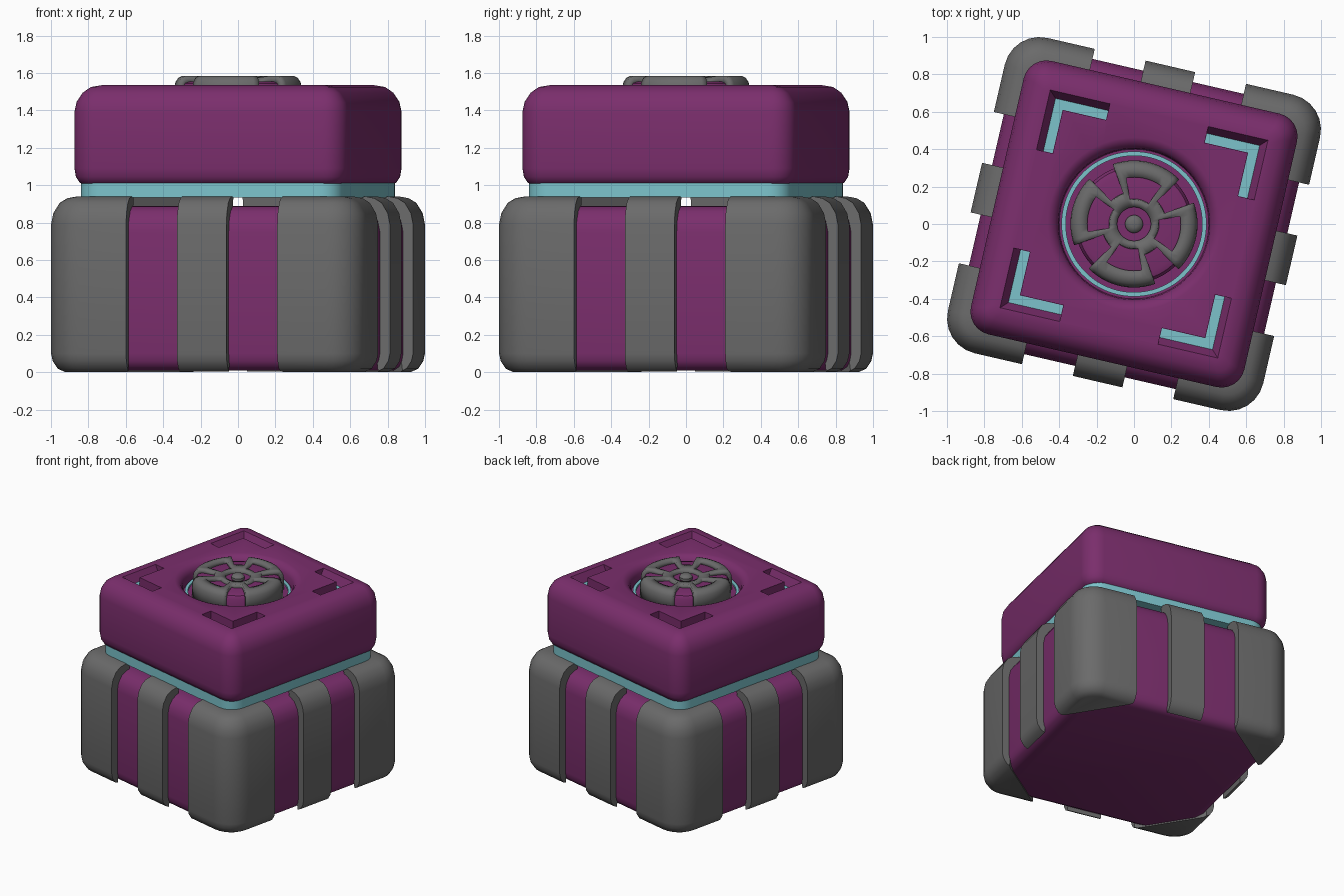
import bpy, bmesh
from math import sin, cos, radians, pi
from mathutils import Vector

if "Cube" in bpy.data.objects:
    bpy.data.objects.remove(bpy.data.objects["Cube"])

TILT = radians(-13)          # the whole crate is turned slightly about z


def material(name, rgb):
    m = bpy.data.materials.new(name)
    m.diffuse_color = (*rgb, 1)
    m.use_nodes = True
    m.node_tree.nodes["Principled BSDF"].inputs["Base Color"].default_value = m.diffuse_color
    return m


PURPLE = material("purple", (0.195, 0.027, 0.150))
GREY = material("grey", (0.145, 0.145, 0.145))
CYAN = material("cyan", (0.200, 0.545, 0.600))


def rounded_square(half, r, z, n=6):
    pts = []
    for k, (sx, sy) in enumerate([(1, 1), (-1, 1), (-1, -1), (1, -1)]):
        for i in range(n + 1):
            a = pi / 2 * (k + i / n)
            pts.append((sx * (half - r) + r * cos(a), sy * (half - r) + r * sin(a), z))
    return pts


def circle(r, z, n=64):
    return [(r * cos(2 * pi * i / n), r * sin(2 * pi * i / n), z) for i in range(n)]


def ell(end, inner, outer, z):
    return [(x, y, z) for x, y in [(end, inner), (inner, inner), (inner, end),
                                   (outer, end), (outer, outer), (end, outer)]]


def loft(rings, closed=False):
    """Skin a stack of rings; cap the ends unless the stack loops round."""
    bm = bmesh.new()
    vs = [[bm.verts.new(p) for p in ring] for ring in rings]
    n = len(vs[0])
    for a, b in list(zip(vs, vs[1:])) + ([(vs[-1], vs[0])] if closed else []):
        for i in range(n):
            j = (i + 1) % n
            bm.faces.new((a[i], a[j], b[j], b[i]))
    if not closed:
        bm.faces.new(vs[0])
        bm.faces.new(vs[-1])
    bmesh.ops.recalc_face_normals(bm, faces=bm.faces[:])
    return bm


def keep_side(bm, point, normal):
    """Cut a solid with a plane, keep the side the normal points to, and close it."""
    bmesh.ops.bisect_plane(bm, geom=bm.verts[:] + bm.edges[:] + bm.faces[:], dist=1e-5,
                           plane_co=Vector(point), plane_no=Vector(normal), clear_inner=True)
    bmesh.ops.holes_fill(bm, edges=[e for e in bm.edges if e.is_boundary], sides=0)
    bmesh.ops.recalc_face_normals(bm, faces=bm.faces[:])


def place(name, mesh, turn=0):
    ob = bpy.data.objects.new(name, mesh)
    ob.rotation_euler.z = TILT + turn
    bpy.context.collection.objects.link(ob)
    return ob


def part(name, bm, mat, copies=1):
    mesh = bpy.data.meshes.new(name)
    bm.to_mesh(mesh)
    bm.free()
    mesh.materials.append(mat)
    return [place(name if copies == 1 else f"{name}_{k + 1}", mesh, k * pi / 2)
            for k in range(copies)]


# Inner body
part("body", loft([rounded_square(*p) for p in [
    (0.745, 0.08, 0.01), (0.785, 0.11, 0.03), (0.803, 0.13, 0.06), (0.81, 0.135, 0.1),
    (0.81, 0.135, 0.75), (0.798, 0.125, 0.81), (0.765, 0.1, 0.86), (0.72, 0.07, 0.885),
    (0.67, 0.05, 0.89)]]), PURPLE)


# Grey armour: pieces sliced from a slightly larger rounded box
def armour():
    return loft([rounded_square(*p) for p in [
        (0.79, 0.12, 0), (0.83, 0.155, 0.02), (0.856, 0.18, 0.06), (0.865, 0.19, 0.1),
        (0.865, 0.19, 0.79), (0.853, 0.178, 0.85), (0.82, 0.147, 0.905),
        (0.78, 0.11, 0.93), (0.73, 0.08, 0.94)]])


bm = armour()
keep_side(bm, (0.415, 0, 0), (1, 0, 0))
keep_side(bm, (0, 0.415, 0), (0, 1, 0))
keep_side(bm, (1.223, 0, 0), (1, 1, 0.13))
part("corner_guard", bm, GREY, 4)

bm = armour()
keep_side(bm, (-0.136, 0, 0), (1, 0, 0))
keep_side(bm, (0.136, 0, 0), (-1, 0, 0))
keep_side(bm, (0, 0.80, 0), (0, 1, 0.106))
part("side_strap", bm, GREY, 4)

# Glowing band between body and lid
part("band", loft([rounded_square(0.72, 0.12, z) for z in (0.935, 1.02)]), CYAN)

# Lid with a round recess and four corner slots cut in
lid = part("lid", loft([rounded_square(*p) for p in [
    (0.69, 0.065, 1.0), (0.72, 0.095, 1.012), (0.742, 0.117, 1.045), (0.75, 0.125, 1.09),
    (0.75, 0.125, 1.39), (0.739, 0.114, 1.444), (0.707, 0.085, 1.494),
    (0.665, 0.055, 1.525), (0.61, 0.035, 1.535)]]), PURPLE)[0]
cutters = part("recess_cutter", loft([circle(*p) for p in [
    (0.40, 1.43), (0.405, 1.485), (0.42, 1.513), (0.443, 1.529), (0.465, 1.536),
    (0.465, 1.7)]]), PURPLE)
cutters += part("slot_cutter", loft([ell(0.27, 0.508, 0.56, 1.465),
                                     ell(0.27, 0.508, 0.60, 1.54),
                                     ell(0.27, 0.508, 0.60, 1.7)]), PURPLE, 4)
for c in cutters:
    c.hide_render = True
    mod = lid.modifiers.new("cut", "BOOLEAN")
    mod.operation, mod.solver, mod.object = "DIFFERENCE", "EXACT", c
bpy.context.view_layer.update()
cut = bpy.data.meshes.new_from_object(lid.evaluated_get(bpy.context.evaluated_depsgraph_get()))
lid.modifiers.clear()
lid.data = cut
cut.materials.clear()
cut.materials.append(PURPLE)
for p in cut.polygons:
    p.material_index = 0
for c in cutters:
    bpy.data.objects.remove(c)

# Cyan inlays in the slots and ring round the wheel
part("corner_light", loft([ell(0.271, 0.509, 0.56, z) for z in (1.463, 1.471)]), CYAN, 4)
part("ring_light", loft([circle(*p) for p in [
    (0.365, 1.425), (0.365, 1.445), (0.388, 1.445), (0.388, 1.425)]], closed=True), CYAN)

# Wheel core and hub
part("wheel_core", loft([circle(*p) for p in [
    (0.315, 1.42), (0.315, 1.52), (0.30, 1.545), (0.27, 1.555), (0.1, 1.545)]]), PURPLE)
part("hub", loft([circle(*p, 24) for p in [
    (0.048, 1.53), (0.048, 1.562), (0.038, 1.576), (0.02, 1.583)]]), GREY)

# Wheel cage: polar grid with notches on the diagonals and windows between them
profile = [(0.09, 1.565), (0.13, 1.572), (0.17, 1.577), (0.25, 1.585), (0.295, 1.585),
           (0.32, 1.574), (0.335, 1.55), (0.34, 1.52), (0.34, 1.425)]
bm = bmesh.new()
rings = []
for r, z in profile:
    rings.append([bm.verts.new((r * cos(radians(5 * i + 2.5)), r * sin(radians(5 * i + 2.5)), z))
                  for i in range(72)])
for k in range(len(profile) - 1):
    for i in range(72):
        off = abs((5 * i + 5) % 90 - 45)          # degrees away from a diagonal
        notch = off < 12.5 and k >= 2
        window = off > 22.5 and 1 <= k <= 2
        if not (notch or window):
            j = (i + 1) % 72
            bm.faces.new((rings[k][i], rings[k + 1][i], rings[k + 1][j], rings[k][j]))
bmesh.ops.delete(bm, geom=[v for v in bm.verts if not v.link_faces], context="VERTS")
cage = part("wheel_cage", bm, GREY)[0]
solid = cage.modifiers.new("thickness", "SOLIDIFY")
solid.thickness, solid.offset = 0.045, -1

# Smooth shading that keeps hard edges
bpy.ops.object.select_all(action="DESELECT")
for ob in bpy.context.collection.objects:
    ob.select_set(True)
bpy.context.view_layer.objects.active = lid
bpy.ops.object.shade_smooth_by_angle(angle=radians(35))
